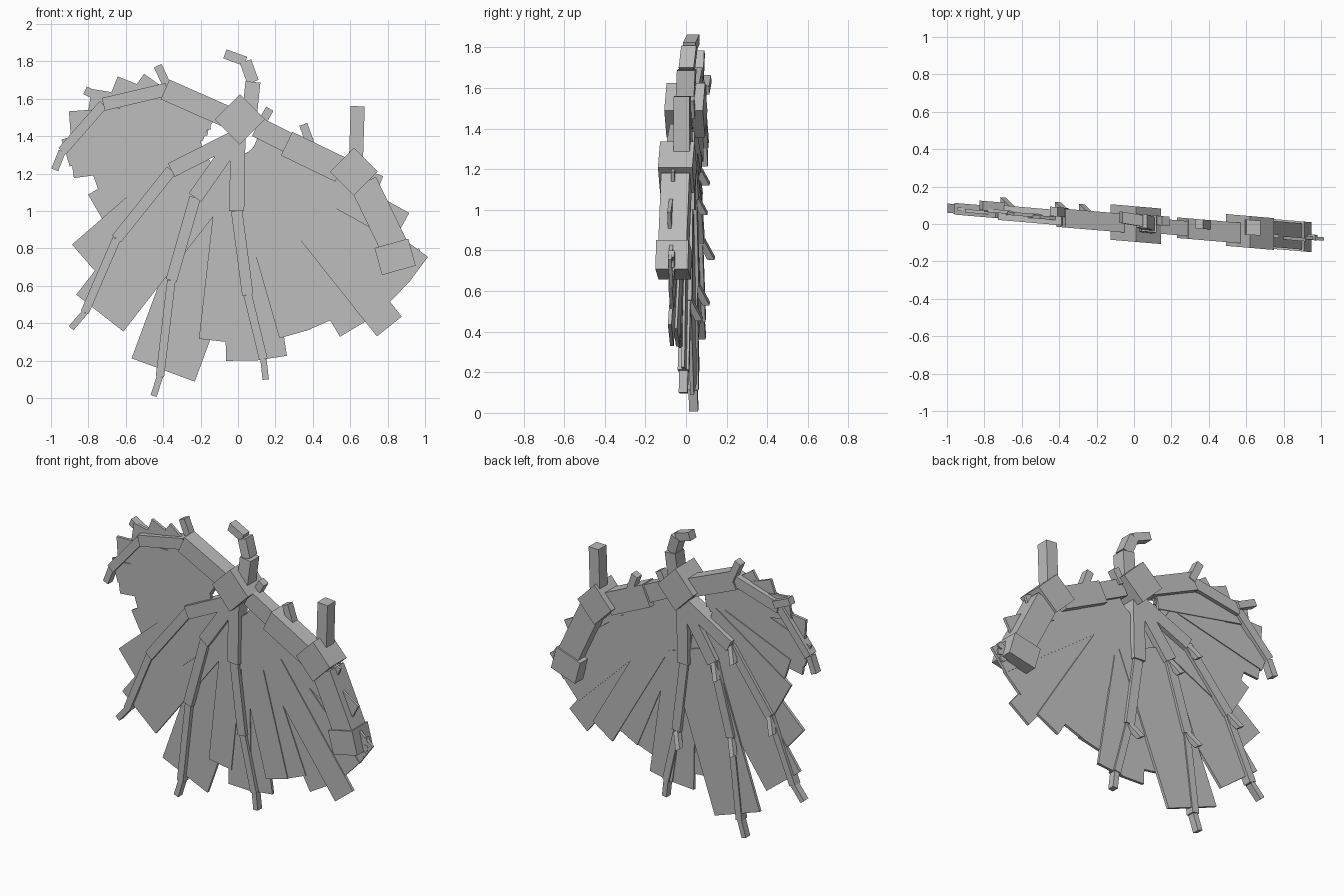
import bpy
import bmesh
from math import cos, sin, radians
from mathutils import Vector

if "Cube" in bpy.data.objects:
    bpy.data.objects.remove(bpy.data.objects["Cube"], do_unlink=True)

colour = (0.5, 0.5, 0.5, 1)
grey = bpy.data.materials.new("plain grey")
grey.use_nodes = True
grey.diffuse_color = colour
grey.node_tree.nodes["Principled BSDF"].inputs["Base Color"].default_value = colour

SWEEP = -0.085          # the whole wing leans back towards its tip
SHOULDER = (0, 1.4)     # the fingers and membrane radiate from here


def polar(origin, angle, radius):
    """Point in the wing plane at an angle and distance from an origin."""
    direction = Vector((cos(radians(angle)), sin(radians(angle))))
    return Vector(origin) + direction * radius


def beam(name, start, end, width, depth, offset=0.0, end_offset=None):
    """Rectangular bar between two (x, z) points, following the swept wing plane."""
    if end_offset is None:
        end_offset = offset
    start, end = Vector(start), Vector(end)
    side = (end - start).normalized().orthogonal() * width / 2
    bm = bmesh.new()
    for point, middle in ((start, offset), (end, end_offset)):
        for edge in (point - side, point + side):
            for half in (-depth / 2, depth / 2):
                bm.verts.new((edge.x, SWEEP * edge.x + middle + half, edge.y))
    bmesh.ops.convex_hull(bm, input=bm.verts)
    bmesh.ops.dissolve_limit(bm, angle_limit=radians(1), verts=bm.verts, edges=bm.edges)
    bmesh.ops.recalc_face_normals(bm, faces=bm.faces)
    mesh = bpy.data.meshes.new(name)
    bm.to_mesh(mesh)
    bm.free()
    mesh.materials.append(grey)
    bpy.context.collection.objects.link(bpy.data.objects.new(name, mesh))


def block(name, centre, size, depth, offset=0.0):
    """Square joint block standing on its corner."""
    beam(name, polar(centre, 45, -size / 2), polar(centre, 45, size / 2), size, depth, offset)


def chain(name, points, width, thinning, rise=0.0):
    """Row of bars sharing joints, each thinner than the one before."""
    for number, (start, end) in enumerate(zip(points, points[1:])):
        beam(f"{name}_{number}", start, end, width, width + 0.01,
             rise * number, rise * (number + 1))
        width *= thinning


def finger(name, knuckle_angle, tip_angle, reach, spiked_joints):
    """Long bent bone with a small nail and spikes behind its joints."""
    bend_angle = knuckle_angle + (tip_angle - knuckle_angle) * 0.6
    joints = [polar(SHOULDER, angle, radius) for angle, radius in (
        (knuckle_angle, 0), (knuckle_angle, 0.4), (bend_angle, 0.85),
        (tip_angle, reach), (tip_angle, reach + 0.11))]
    chain(name, joints, 0.08, 0.75)
    for number in spiked_joints:
        joint = joints[number]
        tip = joint + Vector((-0.05, -0.09))
        beam(f"{name}_spike_{number}", joint, tip, 0.035, 0.035, 0.02, 0.065)


def fan(name, origin, first_angle, step, inner, lengths, width, widening=0.0):
    """Overlapping membrane strips spread at even angles."""
    for number, length in enumerate(lengths):
        angle = first_angle + step * number
        beam(f"{name}_strip_{number}", polar(origin, angle, inner),
             polar(origin, angle, length), width + widening * number,
             0.018, 0.006 * (number % 3 - 1))


# Shoulder hub and the hooked spur above it
block("shoulder_hub", (0.01, 1.49), 0.19, 0.19)
chain("hook", [(0.06, 1.5), (0.08, 1.69), (0.04, 1.8), (-0.07, 1.84)], 0.08, 0.8, 0.01)

# Thick arm, elbow, thumb, forearm and hand
beam("upper_arm", (0.1, 1.45), (0.3, 1.35), 0.11, 0.08)
beam("upper_arm_sleeve", (0.26, 1.36), (0.55, 1.22), 0.14, 0.11)
block("elbow", (0.62, 1.21), 0.18, 0.17, 0.01)
beam("thumb", (0.63, 1.25), (0.64, 1.56), 0.075, 0.08, 0.035)
beam("forearm", (0.67, 1.15), (0.84, 0.8), 0.15, 0.14, 0.01)
beam("hand", (0.75, 0.73), (0.93, 0.78), 0.15, 0.16, 0.01)
for angle in (-40, -10, 20):
    beam("hand_claw", (0.88, 0.75), polar((0.88, 0.75), angle, 0.1), 0.035, 0.03, 0.01)

# Leading edge arm, then its thinner bent finger
beam("leading_arm", (-0.05, 1.5), (-0.39, 1.65), 0.115, 0.1)
chain("leading_finger", [(-0.38, 1.65), (-0.72, 1.57), (-0.94, 1.32), (-0.98, 1.22)], 0.07, 0.75)

# Finger bones
finger("outer_finger", 207, 229, 1.25, (1, 2))
finger("middle_finger", 235, 252, 1.35, (1, 2))
finger("inner_finger", 269, 276.5, 1.2, (2,))

# Spikes along the top edge
for root, lean, length in (((-0.37, 1.65), 115, 0.14), ((-0.7, 1.59), 155, 0.13),
                           ((0.12, 1.46), 60, 0.1), ((0.39, 1.35), 110, 0.12)):
    beam("edge_spike", root, polar(root, lean, length), 0.045, 0.05, 0.03)

# Membrane, from the leading edge round to the arm
fan("leading_membrane", (-0.3, 1.5), 145, 13, -0.15, [0.3, 0.4, 0.5, 0.6, 0.65], 0.15)
fan("outer_membrane", SHOULDER, 188, 11, 0.2, [0.9, 0.8, 0.85, 1.05, 1.2], 0.2, 0.03)
beam("broad_membrane", (-0.05, 1.1), (-0.4, 0.15), 0.36, 0.018, 0.01)
fan("inner_membrane", SHOULDER, 263.5, 7.5, 0.1,
    [1.1, 1.2, 1.2, 1.1, 1.1, 1.2, 1.3, 1.2, 1.2, 1, 0.8], 0.17)
